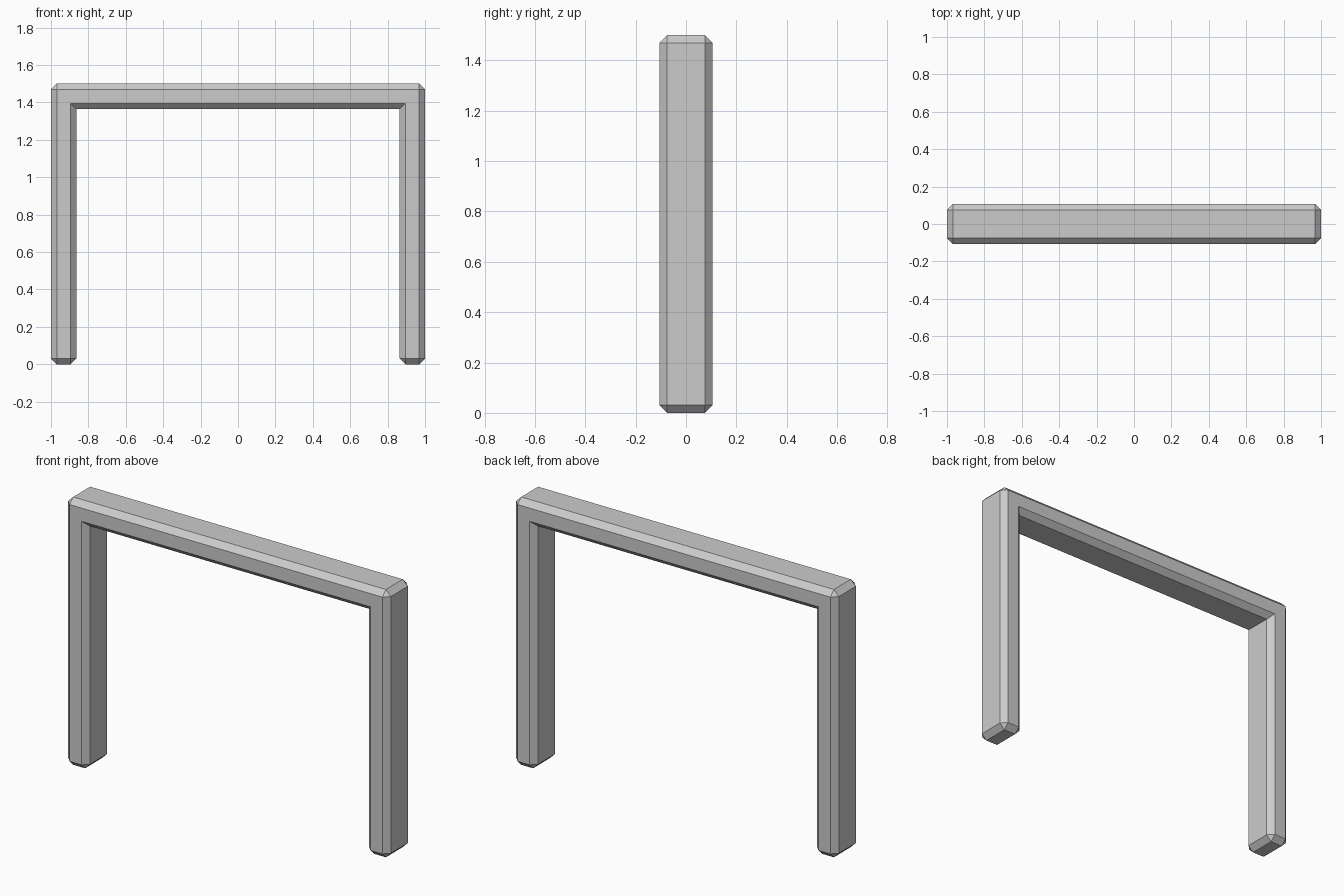
import bpy, bmesh
from mathutils import Vector

if "Cube" in bpy.data.objects:
    bpy.data.objects.remove(bpy.data.objects["Cube"])

HALF_W, HEIGHT, HALF_D = 1.0, 1.5, 0.106   # overall size
BAR, CHAMFER = 0.136, 0.031                # bar thickness, edge chamfer

# Upside-down U outline in the XZ plane
inner, under = HALF_W - BAR, HEIGHT - BAR
outline = [(-HALF_W, 0), (-inner, 0), (-inner, under), (inner, under),
           (inner, 0), (HALF_W, 0), (HALF_W, HEIGHT), (-HALF_W, HEIGHT)]

# Extrude the outline from front to back
bm = bmesh.new()
face = bm.faces.new([bm.verts.new((x, -HALF_D, z)) for x, z in outline])
ext = bmesh.ops.extrude_face_region(bm, geom=[face], use_keep_orig=True)
moved = [g for g in ext["geom"] if isinstance(g, bmesh.types.BMVert)]
bmesh.ops.translate(bm, verts=moved, vec=Vector((0, 2 * HALF_D, 0)))
bmesh.ops.recalc_face_normals(bm, faces=bm.faces[:])

# Chamfer every outward edge; the two inside corners stay sharp
convex = [e for e in bm.edges if e.is_convex]
bmesh.ops.bevel(bm, geom=convex, offset=CHAMFER, offset_type='OFFSET',
                segments=1, profile=0.5, affect='EDGES')

mesh = bpy.data.meshes.new("frame")
bm.to_mesh(mesh)
bm.free()
bpy.context.collection.objects.link(bpy.data.objects.new("frame", mesh))
